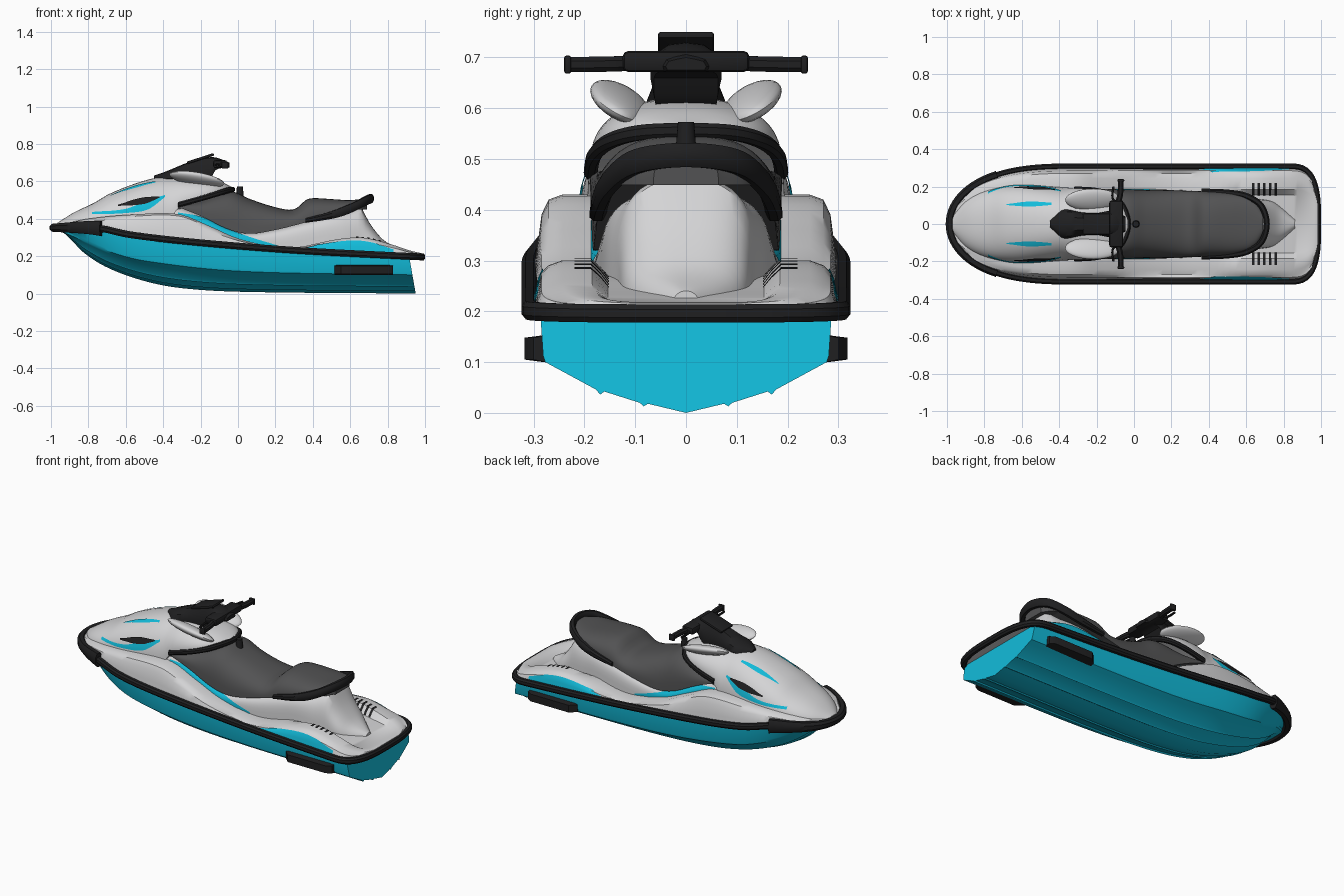
import bpy, bmesh, math
from mathutils import Vector, Matrix
from mathutils.bvhtree import BVHTree

if "Cube" in bpy.data.objects:
    bpy.data.objects.remove(bpy.data.objects["Cube"])


def material(name, r, g, b):
    m = bpy.data.materials.new(name)
    m.diffuse_color = (r, g, b, 1)
    m.use_nodes = True
    m.node_tree.nodes["Principled BSDF"].inputs["Base Color"].default_value = m.diffuse_color
    return m


WHITE = material("shell white", 0.66, 0.66, 0.67)
CYAN = material("hull cyan", 0.006, 0.50, 0.70)
BLACK = material("trim black", 0.014, 0.014, 0.015)
GREY = material("seat grey", 0.085, 0.085, 0.087)
TREES = {}


def curve(pts, x):
    """Smooth interpolation through (x, value) points."""
    if x <= pts[0][0]: return pts[0][1]
    if x >= pts[-1][0]: return pts[-1][1]
    i = max(k for k in range(len(pts) - 1) if pts[k][0] <= x)

    def slope(k):
        a, b = pts[max(k - 1, 0)], pts[min(k + 1, len(pts) - 1)]
        return (b[1] - a[1]) / (b[0] - a[0])
    (x0, v0), (x1, v1) = pts[i], pts[i + 1]
    h = x1 - x0
    t = (x - x0) / h
    return ((2*t**3 - 3*t*t + 1) * v0 + (t**3 - 2*t*t + t) * h * slope(i)
            + (3*t*t - 2*t**3) * v1 + (t**3 - t*t) * h * slope(i + 1))


def finish(bm, name, mat, angle=35):
    bmesh.ops.recalc_face_normals(bm, faces=bm.faces)
    me = bpy.data.meshes.new(name)
    bm.to_mesh(me)
    TREES[name] = BVHTree.FromBMesh(bm)
    bm.free()
    me.materials.append(mat)
    me.shade_smooth()
    me.set_sharp_from_angle(angle=math.radians(angle))
    ob = bpy.data.objects.new(name, me)
    bpy.context.collection.objects.link(ob)
    return ob


def skin(name, rings, mat, closed=False):
    """Skin closed rings into a tube, capped unless it is a loop."""
    bm = bmesh.new()
    vs = [[bm.verts.new(p) for p in r] for r in rings]
    n = len(vs[0])
    for i in range(len(vs) if closed else len(vs) - 1):
        a, b = vs[i], vs[(i + 1) % len(vs)]
        for j in range(n):
            bm.faces.new((a[j], a[(j + 1) % n], b[(j + 1) % n], b[j]))
    if not closed:
        bm.faces.new(vs[0])
        bm.faces.new(vs[-1])
    return finish(bm, name, mat)


def loft(name, x0, x1, n, half, mat):
    """Loft mirrored half sections along x; the first half point is on the centre line."""
    rings = []
    for i in range(n + 1):
        x = (x0 + x1) / 2 - (x1 - x0) / 2 * math.cos(math.pi * i / n)
        h = [Vector(p) for p in half(x)]
        rings.append(h + [Vector((p.x, -p.y, p.z)) for p in reversed(h[1:])])
    return skin(name, rings, mat)


def dome(x, w, bottom, top, e, n=12):
    pts = [(x, 0, top)]
    for i in range(1, n + 1):
        a = math.pi / 2 * (1 - i / n)
        pts.append((x, w * math.cos(a) ** (2/e), bottom + (top - bottom) * max(math.sin(a), 0) ** (2/e)))
    return pts


def sweep(name, path, hw, hh, mat, closed=False):
    """Sweep a rounded bar along a path; hw and hh are functions of the point."""
    rings = []
    for i, p in enumerate(path):
        a = path[i - 1] if closed or i else p
        b = path[(i + 1) % len(path)] if closed or i < len(path) - 1 else p
        side = (b - a).cross(Vector((0, 0, 1))).normalized()
        rings.append([p + side * hw(p) * u + Vector((0, 0, hh(p) * v)) for u, v in
                      ((1, .45), (.5, 1), (-.5, 1), (-1, .45), (-1, -.45), (-.5, -1), (.5, -1), (1, -.45))])
    return skin(name, rings, mat, closed)


def smooth_path(pts, n, mirror=False):
    if mirror:
        pts = pts + [(x, -y, z) for x, y, z in reversed(pts[:-1])]
    cs = [[(i, p[k]) for i, p in enumerate(pts)] for k in range(3)]
    return [Vector([curve(c, (len(pts) - 1) * i / n) for c in cs]) for i in range(n + 1)]


def box(name, loc, size, mat, bevel=0.01, rot_y=0):
    bm = bmesh.new()
    bmesh.ops.create_cube(bm, size=1, matrix=Matrix.Diagonal((*size, 1)))
    bmesh.ops.bevel(bm, geom=bm.edges[:], offset=bevel, segments=2, affect='EDGES', profile=0.5)
    bm.transform(Matrix.Translation(loc) @ Matrix.Rotation(rot_y, 4, 'Y'))
    return finish(bm, name, mat)


def decal(name, lower, upper, targets, mat, top=False, lift=0.004, n=28):
    """Thin painted strip on both sides, projected from the side or from the top."""
    for s in (1, -1):
        bm = bmesh.new()
        rows = []
        for i in range(n + 1):
            x = lower[0][0] + (lower[-1][0] - lower[0][0]) * i / n
            row = []
            for j in range(5):
                v = curve(lower, x) + (curve(upper, x) - curve(lower, x)) * j / 4
                o, d = (Vector((x, s*v, 1)), Vector((0, 0, -1))) if top else (Vector((x, s, v)), Vector((0, -s, 0)))
                hits = [h for h in (TREES[t].ray_cast(o, d) for t in targets) if h[0]]
                hit = min(hits, key=lambda h: h[3]) if hits else None
                row.append(bm.verts.new(hit[0] + hit[1] * lift) if hit else None)
            rows.append(row)
        for a, b in zip(rows, rows[1:]):
            for j in range(4):
                q = (a[j], a[j+1], b[j+1], b[j])
                if all(q): bm.faces.new(q)
        finish(bm, f"{name}_{'left' if s > 0 else 'right'}", mat)


# Shared guide curves
def rail_y(x):
    if x < -.3: return .308 * max(0, 1 - ((-.3 - x) / .685) ** 2.8) ** .5
    if x > .83: return .308 * max(0, 1 - ((x - .83) / .155) ** 3) ** (1/3)
    return .308


def rail_z(x): return curve([(-1, .352), (-.75, .35), (-.58, .315), (-.2, .272), (.33, .23), (1, .195)], x)


def gun_z(x):
    return curve([(-1, .36), (-.9, .38), (-.8, .40), (-.6, .42), (-.32, .425), (-.15, .36), (0, .295), (.2, .25),
                  (.33, .25), (.5, .285), (.62, .30), (.7, .295), (.83, .26), (.92, .23), (1, .212)], x)


def seat_edge(x):
    return curve([(-.34, .475), (-.2, .42), (-.05, .348), (.06, .325), (.2, .345), (.38, .39), (.5, .42),
                  (.6, .445), (.66, .46), (.69, .40), (.73, .34), (.78, .285), (.86, .24)], x)


def body_w(x):
    return curve([(-.4, .19), (-.2, .186), (.2, .183), (.4, .172), (.56, .158), (.66, .135), (.74, .12), (.8, .08), (.86, .03)], x)


# Hull with strakes
def hull_half(x):
    kz = curve([(-.96, .335), (-.92, .315), (-.82, .215), (-.69, .135), (-.5, .067), (-.31, .03), (0, .01), (.95, 0)], x)
    cz = curve([(-.96, .338), (-.82, .28), (-.69, .225), (-.5, .175), (0, .12), (.95, .1)], x)
    w = rail_y(min(x, .8))
    c = w * curve([(-.96, .6), (-.6, .84), (0, .9), (.95, .9)], x)
    prof = ((0, 0), (.27, .18), (.3, .13), (.33, .2), (.58, .42), (.61, .36), (.64, .46), (.92, .88), (1, 1))
    pts = [(c * fy, kz + (cz - kz) * fz) for fy, fz in prof]
    pts += [(c + .004, cz + .012), (w * .93, rail_z(x) - .01), (w * .93, rail_z(x))]
    k = max(0, (x - .8) / .15)
    return [(x - .035 * k * z / .2, y, z) for y, z in pts]


loft("hull", -.96, .95, 60, hull_half, CYAN)


# Lower deck with raised gunwales
def deck_half(x):
    w, r, g = rail_y(x), rail_z(x), gun_z(x)
    d = curve([(.45, 0), (.68, .04), (.85, .025), (.97, 0)], x)
    return [(x, 0, g - d), (x, w * .5, g - d), (x, w * .6, g), (x, w * .79, g), (x, w * .88, g - .01),
            (x, w * .925, r + (g - r) * .72), (x, w * .95, r + (g - r) * .3), (x, w * .97, r - .005)]


loft("deck", -.98, .98, 80, deck_half, WHITE)

# Central body under the seat, running down to the stern platform
loft("seat_body", -.42, .86, 70, lambda x: dome(
    x, body_w(x), min(gun_z(x) - .06, .3), seat_edge(x),
    curve([(-.4, 6), (.45, 5.5), (.62, 3.2), (.86, 2.4)], x)), WHITE)


# Front hood with slanted rear edge
def hood_half(x):
    w = min(curve([(-.97, .05), (-.9, .125), (-.8, .178), (-.65, .208), (-.5, .205), (-.32, .192), (-.2, .182),
                   (-.12, .155), (-.06, .10), (-.035, .05)], x), rail_y(x) * .85)
    top = curve([(-.97, .375), (-.88, .432), (-.77, .485), (-.69, .532), (-.55, .588), (-.42, .622),
                 (-.3, .622), (-.2, .617), (-.1, .60), (-.035, .572)], x)
    low = curve([(-.97, .345), (-.8, .37), (-.5, .39), (-.36, .40), (-.31, .472), (-.035, .553)], x)
    return dome(x, w, low, top, 2.3)


loft("hood", -.97, -.035, 50, hood_half, WHITE)


# Seat with raised passenger step
def seat_half(x):
    top = curve([(-.33, .48), (-.2, .50), (-.04, .546), (.06, .507), (.17, .47), (.27, .448), (.31, .455), (.34, .48),
                 (.37, .505), (.42, .51), (.5, .505), (.6, .50), (.68, .508)], x)
    w = curve([(-.33, .186), (0, .18), (.2, .176), (.45, .166), (.58, .148), (.65, .115), (.69, .06)], x)
    return dome(x, w + .004, min(seat_edge(min(x, .62)) - .005, top - .03), top, curve([(-.3, 3.4), (.2, 2.5), (.7, 3)], x))


loft("seat", -.33, .69, 70, seat_half, GREY)
sweep("seat_rear_rail", smooth_path([(.36, .174, .39), (.5, .168, .42), (.6, .15, .455), (.68, .098, .495), (.71, 0, .508)],
                                    48, True), lambda p: .016, lambda p: .012 + .012 * min(1, (p.x - .36) / .2), BLACK)
sweep("seat_front_trim", smooth_path([(-.32, .188, .475), (-.2, .18, .508), (-.11, .15, .535), (-.055, .09, .552),
                                      (-.03, 0, .556)], 40, True), lambda p: .013, lambda p: .015, BLACK)

# Rub rail around the gunwale and the thick bow bumper
ts = [math.pi * i / 60 for i in range(61)]
port = [Vector((-.985 * math.cos(t), rail_y(-.985 * math.cos(t)), rail_z(-.985 * math.cos(t)))) for t in ts]
starboard = [Vector((p.x, -p.y, p.z)) for p in port]
sweep("rub_rail", port + starboard[-2:0:-1], lambda p: .016, lambda p: .018, BLACK, True)
bow = [p for p in port if p.x < -.73]
sweep("bow_bumper", [Vector((p.x, -p.y, p.z)) for p in reversed(bow[1:])] + bow, lambda p: .022,
      lambda p: .02 + .02 * (p.x + 1) / .27, BLACK)

# Side sponsons and mirror pods
for s, side in ((1, "left"), (-1, "right")):
    skin("sponson_" + side, [[(x, s * .265, .155), (x, s * y, .148), (x, s * y, .105), (x, s * .265, .098)]
         for x, y in ((.515, .285), (.55, .318), (.80, .318), (.83, .30))], BLACK)
    bm = bmesh.new()
    bmesh.ops.create_uvsphere(bm, u_segments=28, v_segments=14, radius=1)
    bm.transform(Matrix.Translation((-.22, s * .13, .612)) @ Matrix.Rotation(.17, 4, 'Y')
                 @ Matrix.Rotation(s * .45, 4, 'X') @ Matrix.Diagonal((.15, .064, .026, 1)))
    finish(bm, "mirror_pod_" + side, WHITE)


# Steering tower, handlebar, grips and levers
def tower_half(x):
    w = curve([(-.45, .02), (-.38, .075), (-.28, .062), (-.2, .058), (-.12, .07), (-.045, .04)], x)
    t = curve([(-.45, .63), (-.38, .655), (-.27, .70), (-.18, .725), (-.12, .728), (-.045, .70)], x)
    b = curve([(-.45, .60), (-.2, .59), (-.15, .61), (-.12, .66), (-.045, .675)], x)
    return [(x, 0, t), (x, w * .5, t - .004), (x, w * .85, t - .3 * (t - b)), (x, w, b + .3 * (t - b)), (x, w * .9, b)]


loft("steering_tower", -.45, -.045, 28, tower_half, BLACK)
box("steering_top_plate", (-.2, 0, .722), (.15, .11, .014), BLACK, .005, -.31)
box("handlebar_clamp", (-.095, 0, .692), (.075, .25, .042), BLACK, .012)
sweep("handlebar", smooth_path([(-.07, .235, .686), (-.075, .15, .687), (-.1, .08, .69), (-.11, 0, .69)], 30, True),
      lambda p: .015, lambda p: .015, BLACK)
for s, side in ((1, "left"), (-1, "right")):
    box("grip_end_" + side, (-.07, s * .233, .686), (.036, .014, .036), BLACK, .005)
    sweep("lever_" + side, smooth_path([(-.09, s * .11, .69), (-.115, s * .14, .688), (-.11, s * .2, .684)], 8),
          lambda p: .006, lambda p: .006, BLACK)

# Cap in front of the seat
bm = bmesh.new()
bmesh.ops.create_cone(bm, cap_ends=True, segments=20, radius1=.02, radius2=.016, depth=.05,
                      matrix=Matrix.Translation((.01, 0, .548)))
finish(bm, "seat_cap", BLACK)

# Painted stripes, headlamps and rear grilles
decal("side_stripe", [(-.32, .42), (-.15, .352), (0, .288), (.21, .25)],
      [(-.32, .432), (-.2, .408), (0, .322), (.21, .258)], ["seat_body"], CYAN)
decal("rear_stripe", [(.33, .225), (.5, .225), (.7, .22), (.83, .215)],
      [(.33, .236), (.45, .262), (.6, .281), (.7, .274), (.83, .236)], ["deck"], CYAN)
decal("front_stripe", [(-.78, .422), (-.6, .43), (-.48, .45), (-.39, .515)],
      [(-.78, .434), (-.6, .452), (-.48, .50), (-.39, .525)], ["hood"], CYAN)
decal("hood_stripe", [(-.68, .10), (-.56, .092), (-.44, .10)], [(-.68, .105), (-.56, .118), (-.44, .112)],
      ["hood"], CYAN, top=True)
decal("headlamp", [(-.64, .465), (-.5, .478), (-.42, .51)], [(-.64, .472), (-.52, .508), (-.42, .517)],
      ["hood"], BLACK, lift=.007)
for i in range(5):
    x = .63 + .03 * i
    decal(f"grille_slat_{i + 1}", [(x, .155), (x + .013, .155)], [(x, .22), (x + .013, .22)],
          ["deck", "seat_body"], BLACK, top=True, n=2)
